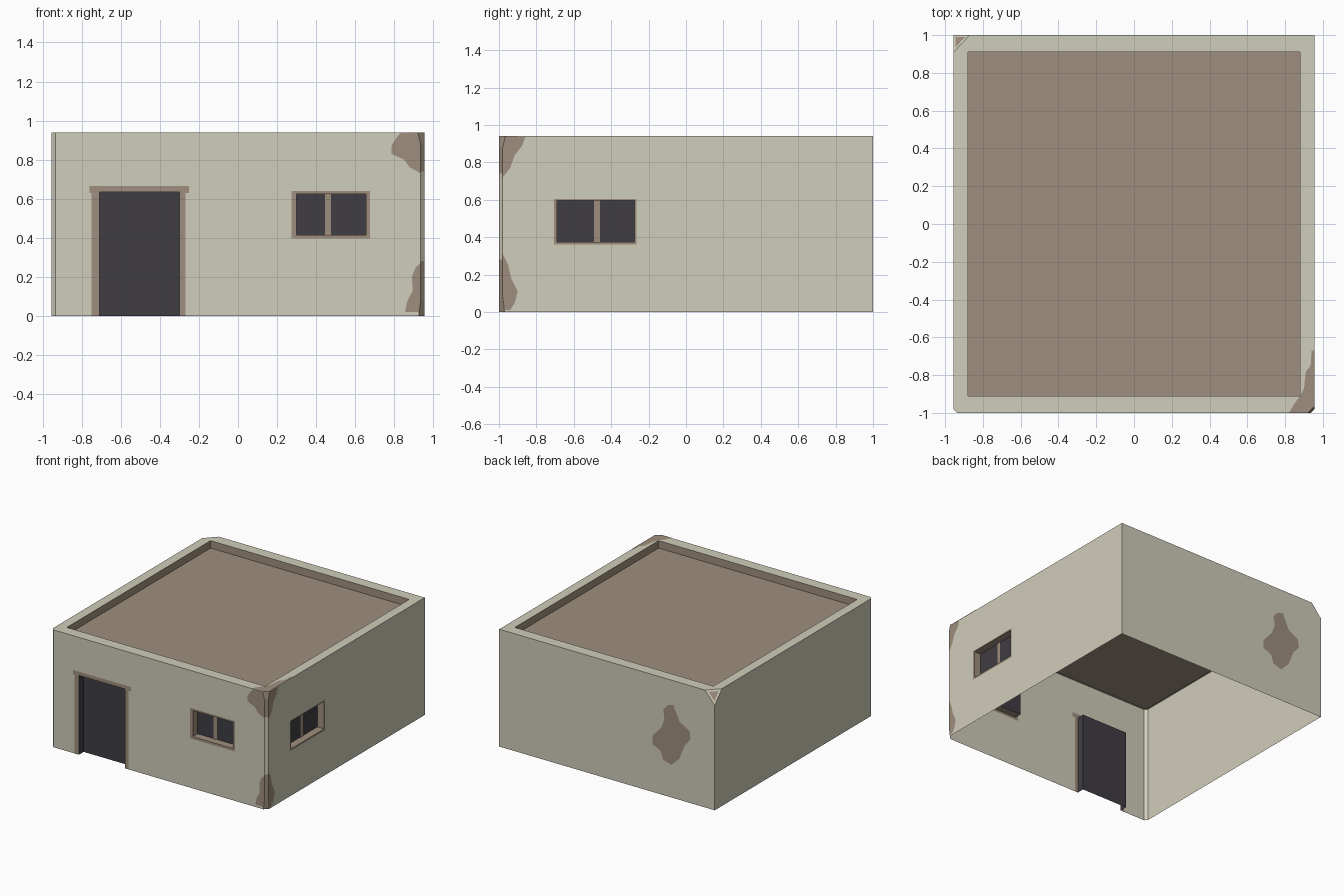
import bpy, bmesh
from mathutils import Vector

if "Cube" in bpy.data.objects:
    bpy.data.objects.remove(bpy.data.objects["Cube"])

X, Y, H = 0.955, 1.0, 0.94          # half width, half depth, wall height
RX, RY, RZ = 0.88, 0.91, 0.88       # roof half sizes and level
DEPTH = 0.06                        # recess of door and windows


def material(name, rgb):
    m = bpy.data.materials.new(name)
    m.diffuse_color = (*rgb, 1)
    m.use_nodes = True
    m.node_tree.nodes["Principled BSDF"].inputs["Base Color"].default_value = m.diffuse_color
    return m


MATS = [material("cream_plaster", (0.63, 0.61, 0.49)),
        material("brown_clay", (0.345, 0.275, 0.207)),
        material("dark_opening", (0.05, 0.046, 0.057))]
CREAM, BROWN, DARK = range(3)


def finish(bm, name):
    me = bpy.data.meshes.new(name)
    bm.to_mesh(me)
    bm.free()
    for m in MATS:
        me.materials.append(m)
    ob = bpy.data.objects.new(name, me)
    bpy.context.collection.objects.link(ob)
    return ob


def quad(bm, pts, mat, toward):
    """Add a face that looks towards a point."""
    f = bm.faces.new([bm.verts.new(p) for p in pts])
    f.normal_update()
    if f.normal.dot(Vector(toward) - f.calc_center_median()) < 0:
        f.normal_flip()
    f.material_index = mat


def front(u, v, d=0):
    return Vector((u, -Y + d, v))


def side(u, v, d=0):
    return Vector((X - d, u, v))


def back(u, v, d=0):
    return Vector((u, Y - d, v))


def top(u, v, d=0):
    return Vector((u, v, H - d))


# openings: wall, hole rectangle, painted frame rectangles (u0, u1, v0, v1)
DOOR = (front, (-0.71, -0.30, 0, 0.635),
        [(-0.75, -0.27, 0, 0.665), (-0.76, -0.25, 0.63, 0.665)])
FRONT_WIN = (front, (0.30, 0.655, 0.415, 0.625), [(0.275, 0.675, 0.395, 0.64)])
SIDE_WIN = (side, (-0.69, -0.275, 0.375, 0.595), [(-0.705, -0.265, 0.36, 0.605)])
OPENINGS = [DOOR, FRONT_WIN, SIDE_WIN]


def inside(u, v, r):
    return r[0] < u < r[1] and r[2] < v < r[3]


# ---- wall shell with worn corners ----
bm = bmesh.new()
bmesh.ops.create_cube(bm, size=1)
for v in bm.verts:
    v.co = Vector((v.co.x * 2 * X, v.co.y * 2 * Y, (v.co.z + 0.5) * H))


def all_geom():
    return bm.verts[:] + bm.edges[:] + bm.faces[:]


def chop(a, b, c):
    """Cut away the corner beyond the plane through three points."""
    a, b, c = Vector(a), Vector(b), Vector(c)
    n = (b - a).cross(c - a).normalized()
    if n.dot(a - Vector((0, 0, H / 2))) < 0:
        n = -n
    r = bmesh.ops.bisect_plane(bm, geom=all_geom(), plane_co=a, plane_no=n, clear_outer=True)
    bmesh.ops.holes_fill(bm, edges=[e for e in r["geom_cut"] if isinstance(e, bmesh.types.BMEdge)])


for s in (1, -1):
    chop((s * (X - 0.02), -Y, 0), (s * X, -Y + 0.02, 0), (s * X, -Y + 0.02, H))
chop((0.92, -Y, H), (X, -0.965, H), (X, -Y, 0.80))
chop((0.925, -Y, 0), (X, -0.97, 0), (X, -Y, 0.25))
chop((-0.87, Y, H), (-X, 0.91, H), (-X, Y, 0.84))
bmesh.ops.recalc_face_normals(bm, faces=bm.faces[:])

# cut lines for openings, frames, roof and worn edge
cuts = [((RX, 0, 0), (1, 0, 0)), ((-RX, 0, 0), (1, 0, 0)),
        ((0, RY, 0), (0, 1, 0)), ((0, -RY, 0), (0, 1, 0)),
        ((0, 0, 0.74), (0, 0, 1)), ((0, 0, 0.28), (0, 0, 1))]
for wall, hole, frames in OPENINGS:
    axis = (1, 0, 0) if wall is front else (0, 1, 0)
    for r in [hole] + frames:
        cuts += [(wall(u, 0), axis) for u in r[:2]]
        cuts += [((0, 0, v), (0, 0, 1)) for v in r[2:] if v > 0]
for co, no in cuts:
    bmesh.ops.bisect_plane(bm, geom=all_geom(), plane_co=co, plane_no=no)

# remove floor, roof field and openings; paint frames and the worn edge
doomed = []
for f in bm.faces:
    c, n = f.calc_center_median(), f.normal
    if n.z < -0.9 or (n.z > 0.9 and abs(c.x) < RX and abs(c.y) < RY):
        doomed.append(f)
    for wall, hole, frames in OPENINGS:
        u, facing = (c.x, n.y < -0.99) if wall is front else (c.y, n.x > 0.99)
        if facing and inside(u, c.z, hole):
            doomed.append(f)
        elif facing and any(inside(u, c.z, r) for r in frames):
            f.material_index = BROWN
    worn = max(abs(n.x), abs(n.y), abs(n.z)) < 0.98
    if worn and c.x > 0.9 and c.y < -0.9 and not 0.28 < c.z < 0.74:
        f.material_index = BROWN
bmesh.ops.delete(bm, geom=doomed, context='FACES')
finish(bm, "house_walls")

# ---- sunken roof with inner parapet ----
bm = bmesh.new()
ring = [(-RX, -RY), (RX, -RY), (RX, RY), (-RX, RY)]
quad(bm, [(x, y, RZ) for x, y in ring], BROWN, (0, 0, 5))
for i in range(4):
    (a, b), (c, d) = ring[i], ring[(i + 1) % 4]
    quad(bm, [(a, b, RZ), (c, d, RZ), (c, d, H), (a, b, H)], BROWN, (0, 0, RZ))
finish(bm, "roof")


# ---- recessed door and windows ----
def recess(name, wall, hole, reveal, mullion=None):
    bm = bmesh.new()
    u0, u1, v0, v1 = hole
    mid = wall((u0 + u1) / 2, (v0 + v1) / 2, 0)
    out = wall((u0 + u1) / 2, (v0 + v1) / 2, -1)
    loop = [(u0, v0), (u1, v0), (u1, v1), (u0, v1)]
    quad(bm, [wall(u, v, DEPTH) for u, v in loop], DARK, out)
    for i in range(4):
        p, q = loop[i], loop[(i + 1) % 4]
        if p[1] == q[1] == 0:
            continue                 # the door has no sill
        quad(bm, [wall(*p), wall(*q), wall(*q, DEPTH), wall(*p, DEPTH)], reveal, mid)
    if mullion:
        a, b = mullion
        quad(bm, [wall(u, v, DEPTH - 0.005) for u, v in ((a, v0), (b, v0), (b, v1), (a, v1))],
             BROWN, out)
    finish(bm, name)


recess("door", DOOR[0], DOOR[1], DARK)
recess("front_window", FRONT_WIN[0], FRONT_WIN[1], BROWN, (0.445, 0.475))
recess("side_window", SIDE_WIN[0], SIDE_WIN[1], BROWN, (-0.492, -0.46))


# ---- patches of bare clay where plaster fell off ----
def patch(name, wall, pts):
    bm = bmesh.new()
    quad(bm, [wall(u, v, -0.002) for u, v in pts], BROWN, wall(*pts[0], -9))
    finish(bm, name)


patch("front_top_patch", front, [
    (0.92, 0.94), (0.83, 0.935), (0.81, 0.91), (0.785, 0.87), (0.785, 0.83), (0.85, 0.80),
    (0.88, 0.76), (0.935, 0.73), (0.935, 0.88)])
patch("front_low_patch", front, [
    (0.935, 0.27), (0.91, 0.25), (0.89, 0.20), (0.895, 0.13), (0.865, 0.07), (0.855, 0.02),
    (0.927, 0.02), (0.935, 0.09)])
patch("side_top_patch", side, [
    (-0.965, 0.94), (-0.86, 0.935), (-0.875, 0.89), (-0.915, 0.84), (-0.94, 0.77),
    (-0.98, 0.72), (-0.98, 0.88)])
patch("side_low_patch", side, [
    (-0.98, 0.31), (-0.95, 0.25), (-0.935, 0.18), (-0.90, 0.11), (-0.915, 0.05),
    (-0.94, 0.01), (-0.97, 0.01), (-0.98, 0.09)])
patch("rim_patch", top, [
    (0.82, -1), (0.85, -0.95), (0.88, -0.91), (0.90, -0.87), (0.91, -0.78), (0.935, -0.75),
    (0.94, -0.67), (X, -0.67), (X, -0.965), (0.92, -1)])
patch("back_patch", back, [
    (-0.537, 0.731), (-0.59, 0.746), (-0.644, 0.627), (-0.733, 0.576), (-0.742, 0.512),
    (-0.688, 0.446), (-0.644, 0.333), (-0.573, 0.262), (-0.50, 0.284), (-0.475, 0.352),
    (-0.404, 0.382), (-0.404, 0.45), (-0.484, 0.54), (-0.51, 0.613), (-0.50, 0.686)])

# small patch on the broken back corner
bm = bmesh.new()
tri = [Vector(p) for p in ((-0.87, Y, H), (-X, 0.91, H), (-X, Y, 0.84))]
cen = sum(tri, Vector()) / 3
lift = Vector((-1, 1, 1)) * 0.0015
quad(bm, [cen + (p - cen) * 0.6 + lift for p in tri], BROWN, cen + Vector((-5, 5, 5)))
finish(bm, "back_corner_patch")
